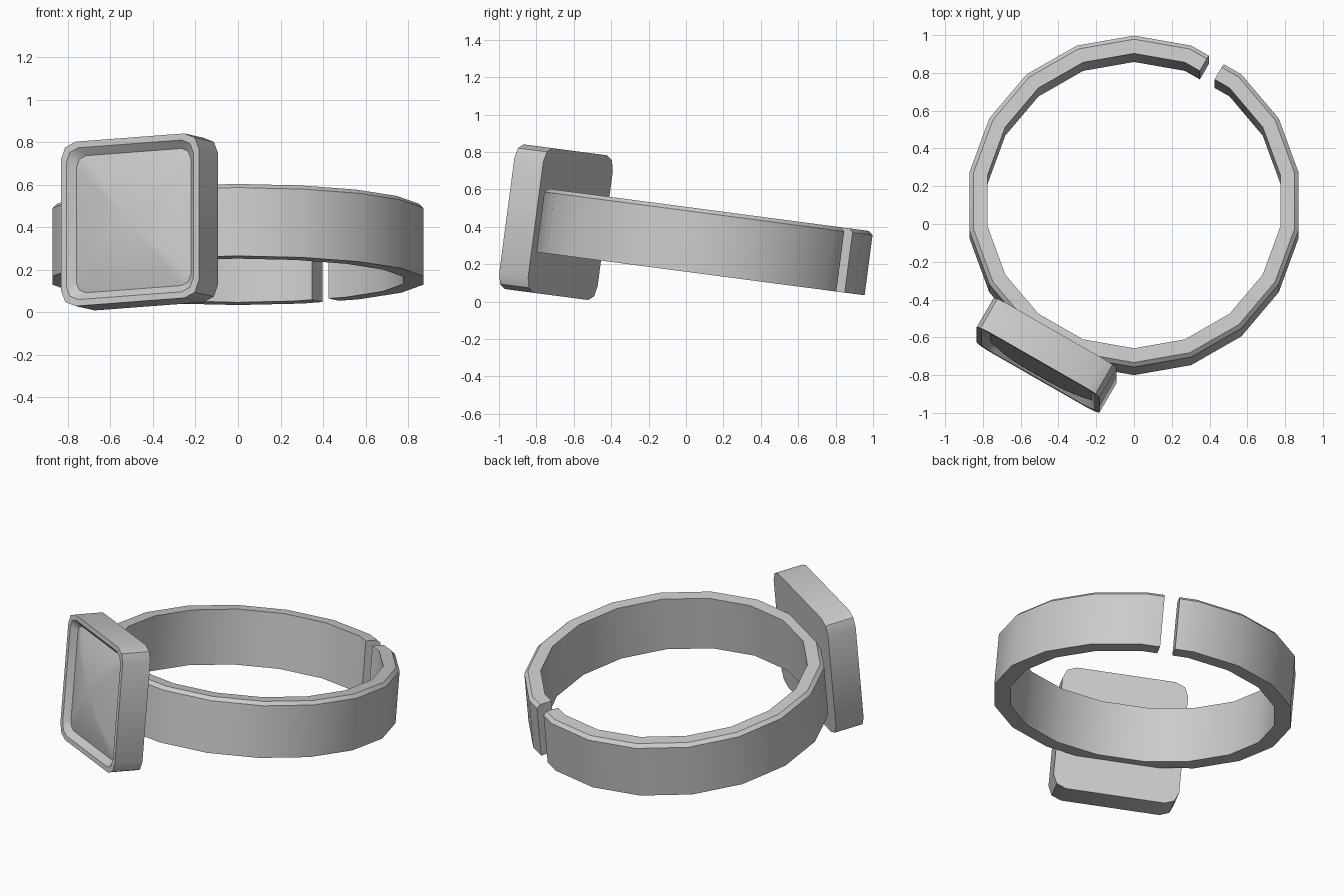
import bpy, bmesh, math
from mathutils import Matrix

if "Cube" in bpy.data.objects:
    bpy.data.objects.remove(bpy.data.objects["Cube"])

grey = bpy.data.materials.new("plain grey")
grey.diffuse_color = (0.6, 0.6, 0.6, 1)
grey.use_nodes = True
grey.node_tree.nodes["Principled BSDF"].inputs["Base Color"].default_value = grey.diffuse_color

# Shared placement: everything leans 7.5 degrees, front edge raised
TILT = Matrix.Translation((0, 0.1, 0.32)) @ Matrix.Rotation(math.radians(-7.5), 4, 'X')


def loft(name, loops, cap_start=True, cap_end=True, angle=35):
    """Skin a series of closed loops into one object."""
    bm = bmesh.new()
    rows = [[bm.verts.new(p) for p in loop] for loop in loops]
    n = len(rows[0])
    for a, b in zip(rows, rows[1:]):
        for i in range(n):
            j = (i + 1) % n
            bm.faces.new((a[i], a[j], b[j], b[i]))
    if cap_start:
        bm.faces.new(rows[0][::-1])
    if cap_end:
        bm.faces.new(rows[-1])
    bmesh.ops.recalc_face_normals(bm, faces=bm.faces)
    mesh = bpy.data.meshes.new(name)
    bm.to_mesh(mesh)
    bm.free()
    mesh.materials.append(grey)
    obj = bpy.data.objects.new(name, mesh)
    bpy.context.collection.objects.link(obj)
    obj.matrix_world = TILT
    bpy.ops.object.select_all(action='DESELECT')
    obj.select_set(True)
    bpy.context.view_layer.objects.active = obj
    bpy.ops.object.shade_smooth_by_angle(angle=math.radians(angle))
    return obj


# Band: 18-sided open ring, outer top edge chamfered, gap at the back right
PROFILE = [(0.787, -0.172), (0.885, -0.172), (0.885, 0.152), (0.863, 0.172), (0.787, 0.172)]


def section(deg):
    a = math.radians(deg)
    return [(r * math.sin(a), r * math.cos(a), z) for r, z in PROFILE]


def gap_section(side):
    a = math.radians(30)
    k = math.cos(math.radians(10))
    return [(r * k * math.sin(a) + side * 0.045 * math.cos(a),
             r * k * math.cos(a) - side * 0.045 * math.sin(a), z) for r, z in PROFILE]


loft("band", [gap_section(1)] + [section(d) for d in range(40, 381, 20)] + [gap_section(-1)])


# Head: rounded square case facing 30 degrees left of the front
def rounded(w, h, r, n, segments=2):
    """Rounded rectangle of half sizes w, h at distance n from the band axis."""
    c, s = math.cos(math.radians(30)), math.sin(math.radians(30))
    pts = []
    for q, (sx, sy) in enumerate([(1, 1), (-1, 1), (-1, -1), (1, -1)]):
        for i in range(segments + 1):
            a = math.radians(90 * q + 90 * i / segments)
            u = sx * (w - r) + r * math.cos(a)
            v = sy * (h - r) + r * math.sin(a)
            pts.append((u * c - n * s, -u * s - n * c, v))
    return pts


BACK, FRONT, FLOOR = 0.836, 1.016, 0.981
loft("case", [rounded(0.375, 0.39, 0.08, BACK), rounded(0.375, 0.39, 0.08, FRONT),
              rounded(0.345, 0.36, 0.065, FRONT), rounded(0.31, 0.325, 0.05, FLOOR)],
     cap_end=False)

# Domed face set into the case
steps = [1, 0.88, 0.72, 0.54, 0.36, 0.18, 0.04]
loft("domed_face", [rounded(0.31 * k, 0.325 * k, 0.05 * k, FLOOR + 0.055 * (1 - k * k))
                    for k in steps], cap_start=False)
